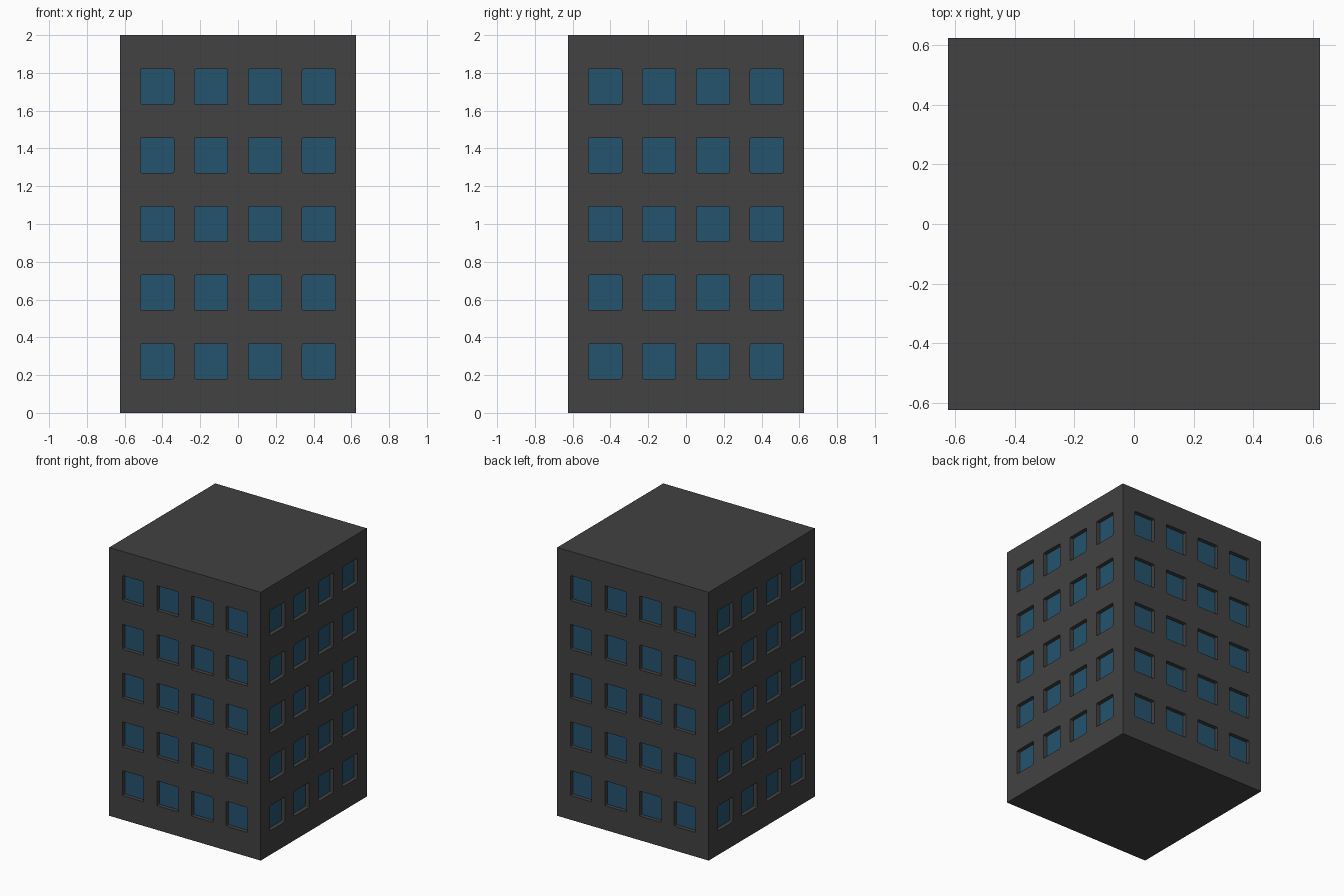
import bpy, bmesh, math
from mathutils import Matrix, Vector

if "Cube" in bpy.data.objects:
    bpy.data.objects.remove(bpy.data.objects["Cube"], do_unlink=True)

WIDTH, HEIGHT = 1.25, 2.0
HALF = WIDTH / 2
RECESS = 0.03
WIN_W, WIN_H, CORNER = 0.177, 0.186, 0.008
COLS, ROWS = 4, 5
PITCH_X, PITCH_Z = 0.2857, 0.3636


def make_material(name, rgb):
    mat = bpy.data.materials.new(name)
    mat.use_nodes = True
    mat.diffuse_color = (*rgb, 1)
    mat.node_tree.nodes["Principled BSDF"].inputs["Base Color"].default_value = (*rgb, 1)
    return mat


def make_object(name, bm):
    mesh = bpy.data.meshes.new(name)
    bm.to_mesh(mesh)
    bm.free()
    obj = bpy.data.objects.new(name, mesh)
    bpy.context.collection.objects.link(obj)
    return obj


def add_box(bm, size, centre):
    matrix = Matrix.Translation(centre) @ Matrix.Diagonal((*size, 1))
    return bmesh.ops.create_cube(bm, size=1, matrix=matrix)["verts"]


wall = make_material("dark grey wall", (0.054, 0.054, 0.054))
glass = make_material("blue glass", (0.018, 0.087, 0.156))

# Building block
bm = bmesh.new()
add_box(bm, (WIDTH, WIDTH, HEIGHT), (0, 0, HEIGHT / 2))
building = make_object("building", bm)

# Window cutters with softened corners, on all four sides
bm = bmesh.new()
for side in range(4):
    turn = Matrix.Rotation(side * math.pi / 2, 4, "Z")
    for col in range(COLS):
        for row in range(ROWS):
            x = (col - (COLS - 1) / 2) * PITCH_X
            z = HEIGHT / 2 + (row - (ROWS - 1) / 2) * PITCH_Z
            one = bmesh.new()
            add_box(one, (WIN_W, RECESS * 2, WIN_H), (x, -HALF, z))
            deep = [e for e in one.edges
                    if abs(e.verts[0].co.y - e.verts[1].co.y) > RECESS]
            bmesh.ops.bevel(one, geom=deep, offset=CORNER, segments=2,
                            profile=0.5, affect="EDGES")
            one.transform(turn)
            part = bpy.data.meshes.new("window_cutter_part")
            one.to_mesh(part)
            one.free()
            bm.from_mesh(part)
            bpy.data.meshes.remove(part)
cutter = make_object("window_cutter", bm)
cutter.hide_render = True

# Cut the recesses, then drop the cutter
cut = building.modifiers.new("window recesses", "BOOLEAN")
cut.operation = "DIFFERENCE"
cut.solver = "EXACT"
cut.object = cutter
depsgraph = bpy.context.evaluated_depsgraph_get()
building.data = bpy.data.meshes.new_from_object(building.evaluated_get(depsgraph))
building.modifiers.clear()
bpy.data.objects.remove(cutter, do_unlink=True)

# Glass is every outward face lying at the bottom of a recess
building.data.materials.clear()
building.data.materials.append(wall)
building.data.materials.append(glass)
for face in building.data.polygons:
    flat = Vector((face.normal.x, face.normal.y, 0))
    depth = HALF - face.center.dot(flat)
    at_back = abs(depth - RECESS) < 0.002 and max(abs(flat.x), abs(flat.y)) > 0.99
    face.material_index = 1 if at_back else 0
    face.use_smooth = False
